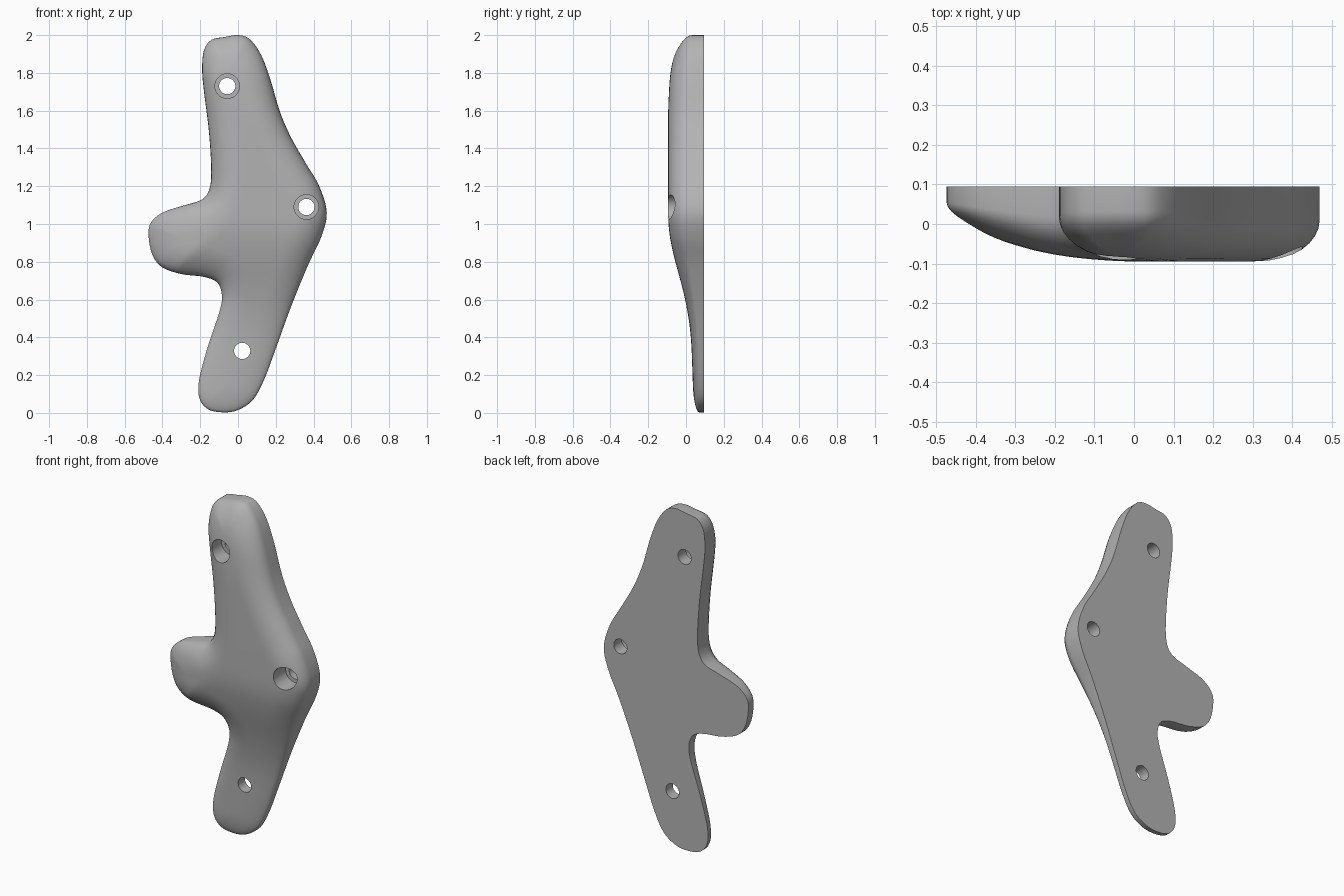
import bpy, bmesh, math
from mathutils import Vector
from mathutils.geometry import delaunay_2d_cdt, intersect_point_line

if "Cube" in bpy.data.objects:
    bpy.data.objects.remove(bpy.data.objects["Cube"], do_unlink=True)

BACK = 0.095      # plane of the flat back
RIM = 0.15        # width of the rounded edge
WALL = 0.45       # share of the thickness that is upright wall

# Outline of the plate in hundredths, clockwise from the top
OUTLINE = [(0, 200), (6, 198), (12, 190), (17, 177), (22, 160), (28, 146), (36, 132),
           (43, 120), (47, 106), (44, 93), (37, 78), (28, 56), (20, 34), (14, 18),
           (8, 7), (0, 1.5), (-8, 0.3), (-16, 2), (-20.5, 8), (-20.5, 18), (-16, 35),
           (-10, 53), (-8.5, 62), (-11, 69), (-18, 72), (-30, 73.5), (-40, 77),
           (-45, 83), (-47.2, 92), (-46.5, 100), (-40, 106), (-28, 110), (-19, 113),
           (-15, 119), (-14.2, 130), (-15.5, 150), (-18, 170), (-19, 182),
           (-18, 192), (-14, 197.5), (-7, 199)]

# Front crest along the height and across the width
CREST_Z = [(0, .04), (.2, .035), (.4, .027), (.52, .012), (.65, -.015), (.75, -.043),
           (.85, -.07), (.97, -.093), (1.1, -.095), (1.6, -.095), (1.8, -.085), (2, -.04)]
CREST_X = [(-.48, .01), (-.4, -.02), (-.3, -.055), (-.2, -.08), (-.05, -.095), (.5, -.095)]


def lookup(table, t):
    if t <= table[0][0]:
        return table[0][1]
    for (a, va), (b, vb) in zip(table, table[1:]):
        if t <= b:
            return va + (vb - va) * (t - a) / (b - a)
    return table[-1][1]


def soft_lookup(table, t):
    return sum(lookup(table, t + k * 0.02) for k in range(-3, 4)) / 7


def smooth_loop(points, steps):
    """Closed Catmull-Rom curve through the points."""
    pts = [Vector(p) / 100 for p in points]
    n, out = len(pts), []
    for i in range(n):
        a, b, c, d = (pts[(i + k) % n] for k in (-1, 0, 1, 2))
        for s in range(steps):
            t = s / steps
            out.append(0.5 * (2 * b + (c - a) * t + (2 * a - 5 * b + 4 * c - d) * t ** 2
                              + (3 * b - a - 3 * c + d) * t ** 3))
    return out


loop = smooth_loop(OUTLINE, 5)
count = len(loop)
segments = [(loop[i], loop[(i + 1) % count]) for i in range(count)]


def edge_distance(p):
    best = 9.0
    for a, b in segments:
        ab = b - a
        t = max(0, min(1, (p - a).dot(ab) / ab.length_squared))
        best = min(best, (p - a - ab * t).length)
    return best


def inside(p):
    hit = False
    for a, b in segments:
        if (a.y > p.y) != (b.y > p.y) and p.x < a.x + (b.x - a.x) * (p.y - a.y) / (b.y - a.y):
            hit = not hit
    return hit


def front_y(p, d):
    crest = max(soft_lookup(CREST_Z, p.y), soft_lookup(CREST_X, p.x))
    u = 1 - min(1, d / RIM)
    return BACK - (BACK - crest) * (WALL + (1 - WALL) * math.sqrt(1 - u * u))


# Sample points: outline, rings that follow the rounded rim, then an inner grid
points = list(loop)
depths = [0.0] * count
RINGS = 8
for k in range(1, RINGS + 1):
    inset = RIM * (1 - math.cos(math.pi / 2 * k / RINGS))
    for i in range(count):
        tangent = (loop[(i + 1) % count] - loop[i - 1]).normalized()
        p = loop[i] + Vector((tangent.y, -tangent.x)) * inset
        d = edge_distance(p)
        if d > inset * 0.96 and inside(p):
            points.append(p)
            depths.append(d)
STEP = 0.025
for i in range(-20, 21):
    for j in range(81):
        p = Vector((i * STEP, j * STEP))
        if inside(p):
            d = edge_distance(p)
            if d > RIM + 0.01:
                points.append(p)
                depths.append(d)

# Plate: domed front, upright wall, flat back
edges = [(i, (i + 1) % count) for i in range(count)]
flat, _, faces, source, _, _ = delaunay_2d_cdt(points, edges, [], 1, 1e-5)
bm = bmesh.new()
verts = [bm.verts.new((p.x, front_y(p, depths[s[0]] if s else edge_distance(p)), p.y))
         for p, s in zip(flat, source)]
for f in faces:
    bm.faces.new([verts[i] for i in f])
rim = [e for e in bm.edges if e.is_boundary]
wall = bmesh.ops.extrude_edge_only(bm, edges=rim)["geom"]
for v in wall:
    if isinstance(v, bmesh.types.BMVert):
        v.co.y = BACK
bmesh.ops.holes_fill(bm, edges=[e for e in bm.edges if e.is_boundary], sides=0)
loose = [v for v in bm.verts if not v.link_faces]
bmesh.ops.delete(bm, geom=loose, context='VERTS')
bmesh.ops.recalc_face_normals(bm, faces=bm.faces)
mesh = bpy.data.meshes.new("plate")
bm.to_mesh(mesh)
bm.free()
plate = bpy.data.objects.new("plate", mesh)
bpy.context.collection.objects.link(plate)

grey = bpy.data.materials.new("mid grey")
grey.use_nodes = True
grey.diffuse_color = (0.45, 0.45, 0.45, 1)
grey.node_tree.nodes["Principled BSDF"].inputs["Base Color"].default_value = grey.diffuse_color
mesh.materials.append(grey)


def drill(x, z, radius, y0, y1):
    """Cut a round hole through the plate from y0 to y1."""
    bpy.ops.mesh.primitive_cylinder_add(vertices=40, radius=radius, depth=y1 - y0,
                                        location=(x, (y0 + y1) / 2, z),
                                        rotation=(math.pi / 2, 0, 0))
    cutter = bpy.context.object
    cutter.name = "hole_cutter"
    cutter.hide_render = True
    cutter.data.materials.append(grey)
    bpy.context.view_layer.objects.active = plate
    cut = plate.modifiers.new("hole", 'BOOLEAN')
    cut.operation, cut.solver, cut.object = 'DIFFERENCE', 'EXACT', cutter
    bpy.ops.object.modifier_apply(modifier=cut.name)
    bpy.data.objects.remove(cutter, do_unlink=True)


# Bolt holes; the upper two are counterbored
for x, z, counterbored in ((-.057, 1.73, True), (.362, 1.09, True), (.022, .328, False)):
    drill(x, z, 0.043, -0.3, 0.3)
    if counterbored:
        drill(x, z, 0.065, -0.3, 0.02)

bpy.ops.object.select_all(action='DESELECT')
plate.select_set(True)
bpy.context.view_layer.objects.active = plate
bpy.ops.object.shade_smooth_by_angle(angle=math.radians(35))
